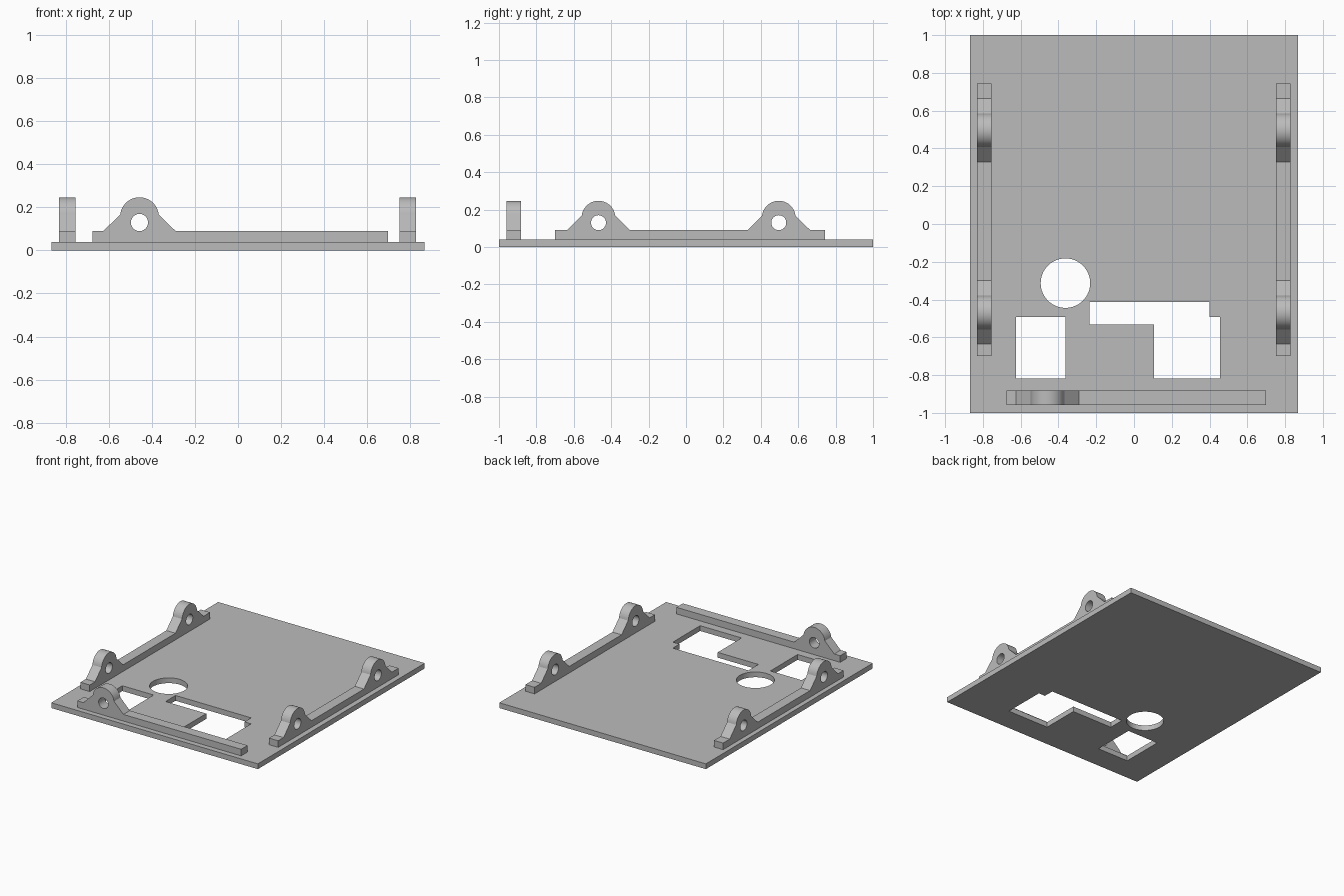
import bpy, bmesh
from math import cos, sin, pi, radians

cube = bpy.data.objects.get("Cube")
if cube:
    bpy.data.objects.remove(cube, do_unlink=True)

PLATE_TOP, RAIL_TOP = 0.04, 0.09
RAIL_WIDTH = 0.077

grey = bpy.data.materials.new("plain grey")
grey.use_nodes = True
grey.diffuse_color = (0.5, 0.5, 0.5, 1)
grey.node_tree.nodes["Principled BSDF"].inputs["Base Color"].default_value = (0.5, 0.5, 0.5, 1)


def arc(cx, cy, r, start, end, steps):
    """Points along an arc, angles in radians."""
    angles = [start + (end - start) * i / steps for i in range(steps + 1)]
    return [(cx + r * cos(a), cy + r * sin(a)) for a in angles]


def circle(cx, cy, r, steps):
    return arc(cx, cy, r, 0, 2 * pi, steps)[:-1]


def rectangle(x0, y0, x1, y1):
    return [(x0, y0), (x1, y0), (x1, y1), (x0, y1)]


def extrude_outline(name, loops, thickness, location, rotation=(0, 0, 0)):
    """Solid from a flat outline; loops after the first become holes."""
    curve = bpy.data.curves.new(name, 'CURVE')
    curve.dimensions = '2D'
    curve.fill_mode = 'BOTH'
    curve.extrude = thickness / 2
    for loop in loops:
        spline = curve.splines.new('POLY')
        spline.points.add(len(loop) - 1)
        for point, (x, y) in zip(spline.points, loop):
            point.co = (x, y, 0, 1)
        spline.use_cyclic_u = True
    source = bpy.data.objects.new(name + " outline", curve)
    bpy.context.collection.objects.link(source)
    mesh = bpy.data.meshes.new_from_object(
        source.evaluated_get(bpy.context.evaluated_depsgraph_get()))
    bpy.data.objects.remove(source, do_unlink=True)

    # Weld caps to walls and merge the flat triangles
    bm = bmesh.new()
    bm.from_mesh(mesh)
    bmesh.ops.remove_doubles(bm, verts=bm.verts, dist=0.0005)
    bmesh.ops.recalc_face_normals(bm, faces=bm.faces)
    bm.to_mesh(mesh)
    bm.free()
    mesh.materials.clear()
    mesh.materials.append(grey)

    obj = bpy.data.objects.new(name, mesh)
    bpy.context.collection.objects.link(obj)
    obj.location = location
    obj.rotation_euler = rotation
    bpy.ops.object.select_all(action='DESELECT')
    obj.select_set(True)
    bpy.context.view_layer.objects.active = obj
    bpy.ops.object.shade_smooth_by_angle(angle=radians(30))
    return obj


def rail_loops(start, end, lug_centres):
    """Side profile of a rail carrying rounded, drilled lugs."""
    outline = [(start, PLATE_TOP), (end, PLATE_TOP), (end, RAIL_TOP)]
    holes = []
    for c in sorted(lug_centres, reverse=True):
        outline.append((c + 0.168, RAIL_TOP))
        outline += arc(c, 0.157, 0.09, radians(7), radians(173), 24)
        outline.append((c - 0.168, RAIL_TOP))
        holes.append(circle(c, 0.13, 0.04, 32))
    outline.append((start, RAIL_TOP))
    return [outline] + holes


# Base plate with its round, square and stepped openings
stepped_opening = [(-0.235, -0.413), (0.40, -0.413), (0.40, -0.493), (0.455, -0.493),
                   (0.455, -0.819), (0.107, -0.819), (0.107, -0.533), (-0.235, -0.533)]
extrude_outline("base_plate",
                [rectangle(-0.867, -1, 0.867, 1),
                 circle(-0.363, -0.313, 0.131, 64),
                 rectangle(-0.625, -0.819, -0.363, -0.493),
                 stepped_opening],
                PLATE_TOP, (0, 0, PLATE_TOP / 2))

# Two side rails, each with two lugs
side_loops = rail_loops(-0.70, 0.743, (-0.468, 0.496))
for name, x in (("right_rail", -0.793), ("left_rail", 0.789)):
    extrude_outline(name, side_loops, RAIL_WIDTH, (x, 0, 0), (pi / 2, 0, pi / 2))

# Front rail with one lug
extrude_outline("front_rail", rail_loops(-0.676, 0.698, (-0.458,)),
                RAIL_WIDTH, (0, -0.921, 0), (pi / 2, 0, 0))
